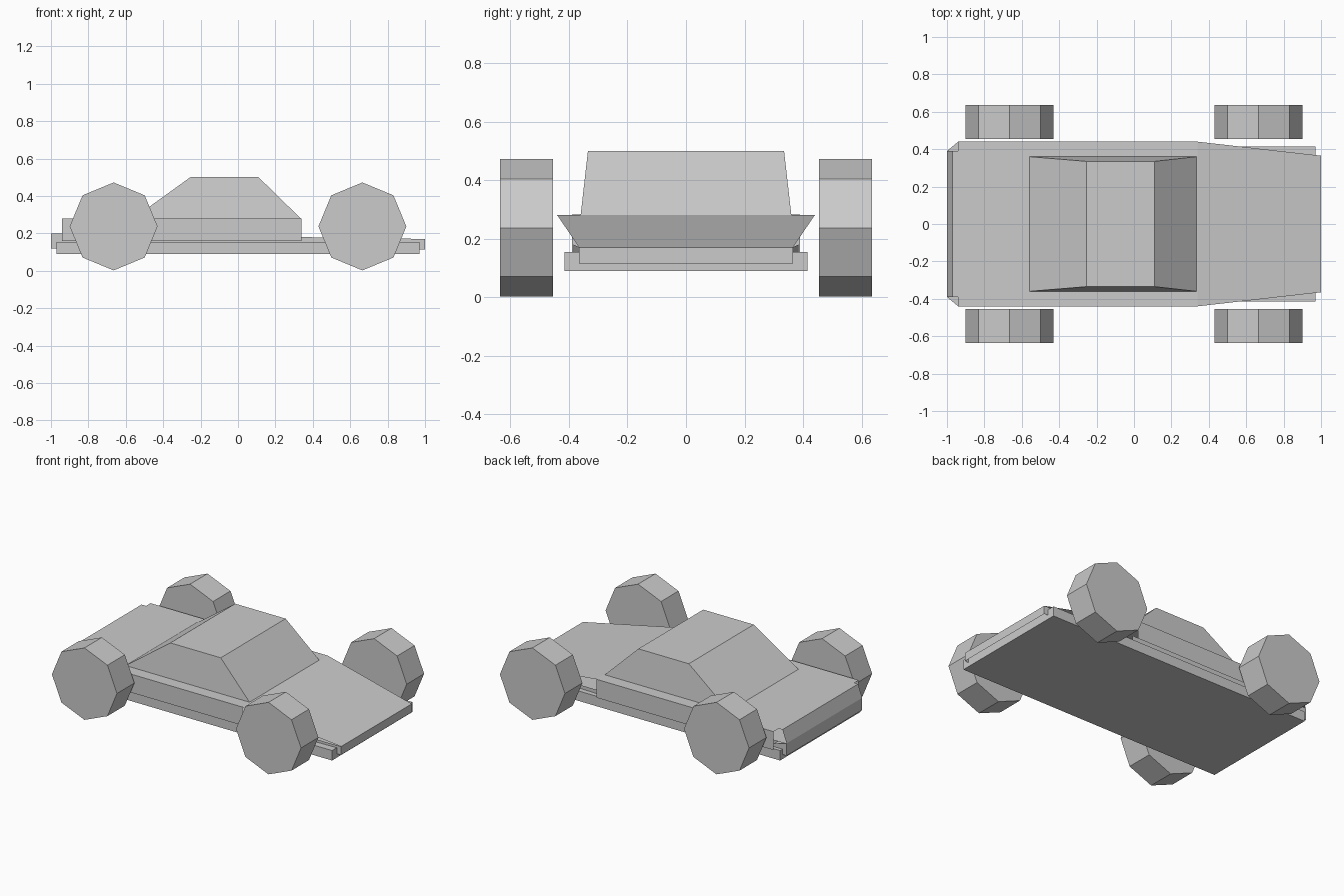
import bpy, bmesh, math
from mathutils import Matrix

cube = bpy.data.objects.get("Cube")
if cube:
    bpy.data.objects.remove(cube, do_unlink=True)

grey = bpy.data.materials.new("light_grey")
grey.use_nodes = True
grey.diffuse_color = (0.6, 0.6, 0.6, 1)
grey.node_tree.nodes["Principled BSDF"].inputs["Base Color"].default_value = (0.6, 0.6, 0.6, 1)


def finish(name, bm):
    mesh = bpy.data.meshes.new(name)
    bm.to_mesh(mesh)
    bm.free()
    mesh.materials.append(grey)
    ob = bpy.data.objects.new(name, mesh)
    bpy.context.collection.objects.link(ob)
    return ob


def frustum(name, x0, x1, y, z0, tx0, tx1, ty, z1):
    """Box with separate bottom and top rectangles."""
    bm = bmesh.new()
    low = [bm.verts.new((a, b, z0)) for a, b in ((x0, -y), (x1, -y), (x1, y), (x0, y))]
    top = [bm.verts.new((a, b, z1)) for a, b in ((tx0, -ty), (tx1, -ty), (tx1, ty), (tx0, ty))]
    bm.faces.new(low[::-1])
    bm.faces.new(top)
    for i in range(4):
        j = (i + 1) % 4
        bm.faces.new((low[i], low[j], top[j], top[i]))
    return finish(name, bm)


def panels(name, faces):
    """Open sheet panels for the left half, mirrored to the right."""
    bm = bmesh.new()
    for face in faces:
        bm.faces.new([bm.verts.new(p) for p in face])
    bmesh.ops.remove_doubles(bm, verts=bm.verts, dist=0.0005)
    ob = finish(name, bm)
    mirror = ob.modifiers.new("mirror", "MIRROR")
    mirror.use_axis = (False, True, False)
    return ob


def strip(points):
    """Quads from the centre line out to each (x, y, z) edge point in turn."""
    return [((a[0], 0, a[2]), (b[0], 0, b[2]), b, a) for a, b in zip(points, points[1:])]


# Floor pan and cabin
frustum("chassis", -0.97, 0.97, 0.415, 0.09, -0.97, 0.97, 0.415, 0.155)
frustum("cabin", -0.56, 0.335, 0.36, 0.28, -0.255, 0.11, 0.335, 0.50)

# Deck, sloping hood and nose
deck_back, deck_front = (-0.94, 0.44, 0.28), (0.34, 0.44, 0.28)
nose_top, nose_low = (1, 0.365, 0.17), (1, 0.365, 0.115)
panels("upper_body", strip([deck_back, deck_front, nose_top, nose_low]) + [
    ((0.34, 0.44, 0.16), (-0.94, 0.44, 0.16), deck_back, deck_front)])

# Tail panel with its slanted lip
tail_low, tail_mid = (-1, 0.39, 0.12), (-1, 0.39, 0.2)
panels("tail", strip([tail_low, tail_mid, (-0.97, 0.39, 0.282), (-0.89, 0.39, 0.282)]) + [
    (tail_mid, (-0.94, 0.39, 0.2), (-0.94, 0.44, 0.2))])

# Recessed lower sides
panels("lower_sides", [
    (nose_low, (0.34, 0.385, 0.115), (0.34, 0.385, 0.18), nose_top),
    ((0.34, 0.39, 0.12), tail_low, tail_mid, (0.34, 0.39, 0.2))])

# Eight-sided wheels
for x, end in ((0.665, "front"), (-0.665, "rear")):
    for s, side in ((1, "left"), (-1, "right")):
        bm = bmesh.new()
        bmesh.ops.create_cone(bm, cap_ends=True, segments=8, radius1=0.235, radius2=0.235,
                              depth=0.18, matrix=Matrix.Rotation(math.pi / 2, 4, "X"))
        wheel = finish(f"{end}_{side}_wheel", bm)
        wheel.location = (x, s * 0.545, 0.237)
